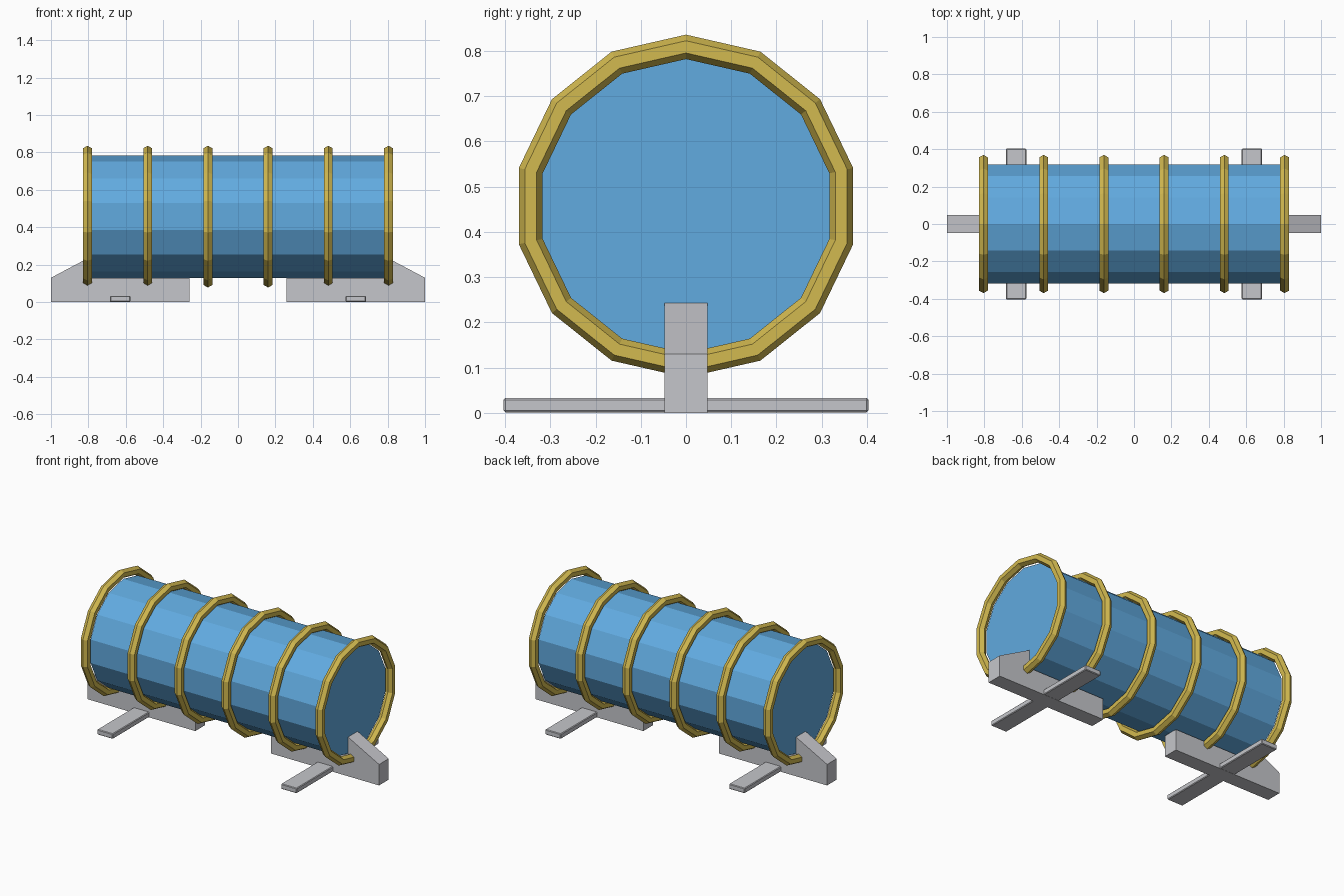
import bpy
import bmesh
from math import radians
from mathutils import Matrix

default = bpy.data.objects.get("Cube")
if default:
    bpy.data.objects.remove(default, do_unlink=True)

SIDES = 14
AXIS_Z = 0.457      # height of the barrel axis
BARREL_R = 0.327
BARREL_END = 0.787


def material(name, rgb):
    mat = bpy.data.materials.new(name)
    mat.use_nodes = True
    mat.diffuse_color = (*rgb, 1)
    mat.node_tree.nodes["Principled BSDF"].inputs["Base Color"].default_value = (*rgb, 1)
    return mat


BLUE = material("barrel blue", (0.12, 0.405, 0.745))
YELLOW = material("hoop yellow", (0.65, 0.49, 0.08))
GREY = material("support grey", (0.56, 0.565, 0.595))


def add_object(name, bm, mat):
    bmesh.ops.recalc_face_normals(bm, faces=bm.faces)
    mesh = bpy.data.meshes.new(name)
    bm.to_mesh(mesh)
    bm.free()
    mesh.materials.append(mat)
    obj = bpy.data.objects.new(name, mesh)
    bpy.context.collection.objects.link(obj)
    return obj


# Barrel: closed faceted drum lying along x, with an edge on top
bm = bmesh.new()
bmesh.ops.create_cone(
    bm, cap_ends=True, segments=SIDES, radius1=BARREL_R, radius2=BARREL_R,
    depth=2 * BARREL_END,
    matrix=Matrix.Translation((0, 0, AXIS_Z)) @ Matrix.Rotation(radians(90), 4, "Y")
    @ Matrix.Rotation(radians(90), 4, "Z"))
barrel = add_object("barrel", bm, BLUE)
# Make sure an edge, not a flat, is uppermost
top = max(v.co.z for v in barrel.data.vertices)
if top < AXIS_Z + BARREL_R * 0.99:
    move = Matrix.Translation((0, 0, AXIS_Z))
    barrel.data.transform(move @ Matrix.Rotation(radians(180 / SIDES), 4, "X") @ move.inverted())

# Hoops: six evenly spaced rings with a hexagonal section
for i in range(6):
    bpy.ops.mesh.primitive_torus_add(
        major_segments=SIDES, minor_segments=6, major_radius=0.352, minor_radius=0.027,
        location=((i - 2.5) * 0.322, 0, AXIS_Z), rotation=(0, radians(90), 0))
    hoop = bpy.context.object
    hoop.name = f"hoop_{i + 1}"
    hoop.data.materials.append(YELLOW)

# Supports: a rail with a sloped end stop, and a flat cross foot
PROFILE = [(0.26, 0), (1, 0), (1, 0.13), (BARREL_END, 0.243), (BARREL_END, 0.13), (0.26, 0.13)]
for side, sign in (("right", -1), ("left", 1)):
    bm = bmesh.new()
    rail = bm.faces.new([bm.verts.new((sign * x, -0.047, z)) for x, z in PROFILE])
    extruded = bmesh.ops.extrude_face_region(bm, geom=[rail])["geom"]
    bmesh.ops.translate(bm, vec=(0, 0.094, 0),
                        verts=[g for g in extruded if isinstance(g, bmesh.types.BMVert)])
    add_object(f"{side}_support", bm, GREY)

    bm = bmesh.new()
    bmesh.ops.create_cube(bm, size=1, matrix=Matrix.Translation((sign * 0.63, 0, 0.017))
                          @ Matrix.Diagonal((0.108, 0.806, 0.032, 1)))
    foot = add_object(f"{side}_cross_foot", bm, GREY)
    bevel = foot.modifiers.new("soft edges", "BEVEL")
    bevel.width = 0.004
    bevel.segments = 1
